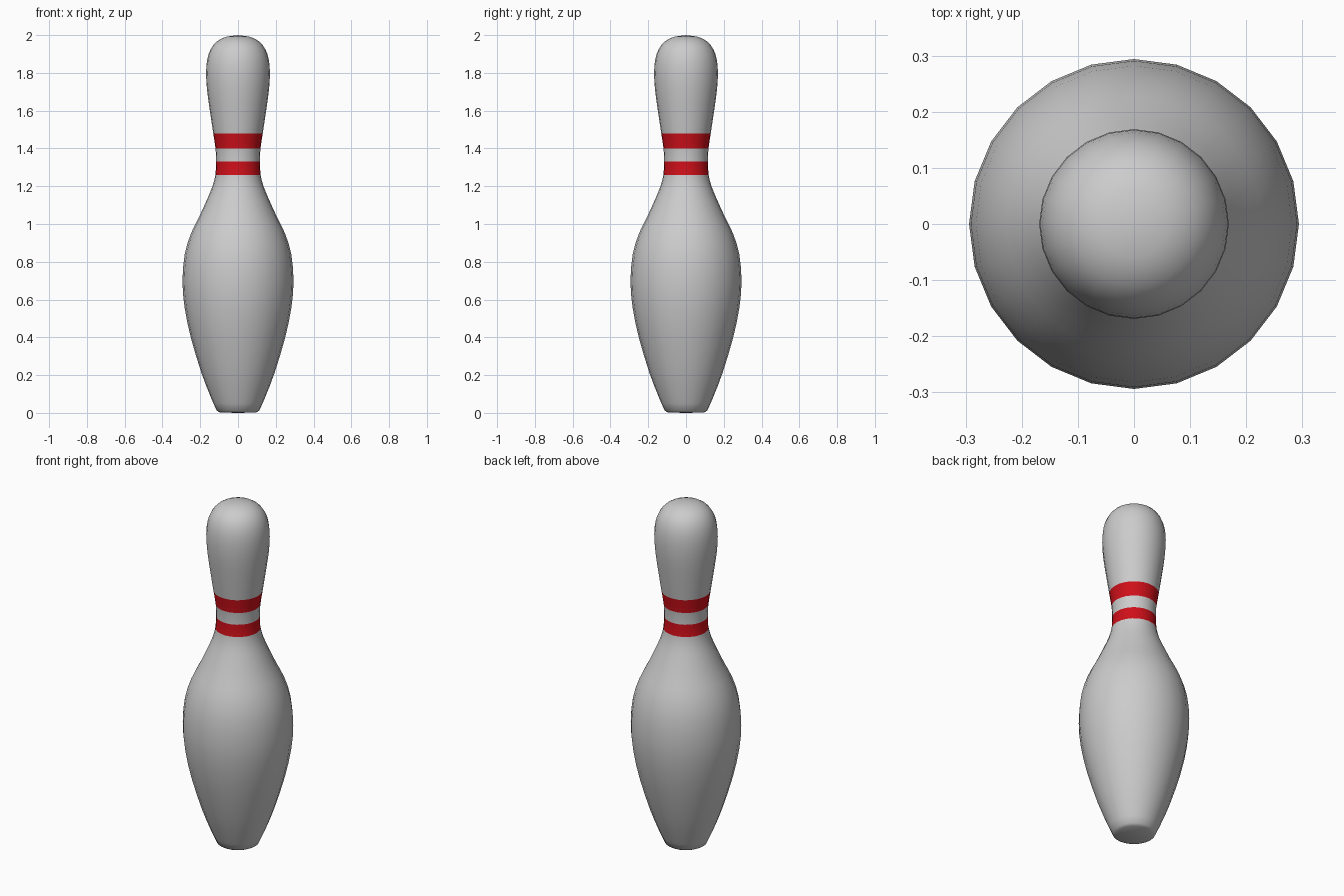
import bpy, bmesh, math
from mathutils import Vector

if "Cube" in bpy.data.objects:
    bpy.data.objects.remove(bpy.data.objects["Cube"])

SIDES = 24
STRIPES = [(1.26, 1.33), (1.40, 1.48)]

# Half silhouette (radius, height), from the foot to the crown
KEYS = [(0, 0), (0.095, 0.002), (0.113, 0.012), (0.13, 0.05), (0.149, 0.095), (0.193, 0.21),
        (0.25, 0.40), (0.283, 0.56), (0.294, 0.70), (0.282, 0.84),
        (0.249, 0.95), (0.205, 1.04), (0.164, 1.13), (0.135, 1.20),
        (0.12, 1.26), (0.116, 1.33), (0.119, 1.40), (0.131, 1.48),
        (0.149, 1.60), (0.164, 1.71), (0.169, 1.80), (0.163, 1.87),
        (0.145, 1.925), (0.111, 1.967), (0.06, 1.992), (0, 2.0)]


def smooth_profile(keys):
    """Catmull-Rom curve with one extra point between neighbouring keys."""
    pts = [Vector(k) for k in keys]
    out = []
    for i in range(len(pts) - 1):
        a, b = pts[i], pts[i + 1]
        out.append(a)
        if 2 < i < len(pts) - 2:
            out.append((a + b) * 0.5625 - (pts[i - 1] + pts[i + 2]) * 0.0625)
    return out + [pts[-1]]


# Red stripe paint on an otherwise plain body
plain = bpy.data.materials.new("plain")
red = bpy.data.materials.new("stripe_red")
red.diffuse_color = (0.62, 0.005, 0.01, 1)
red.use_nodes = True
red.node_tree.nodes["Principled BSDF"].inputs["Base Color"].default_value = red.diffuse_color
plain.diffuse_color = (0.8, 0.8, 0.8, 1)
plain.use_nodes = True
plain.node_tree.nodes["Principled BSDF"].inputs["Base Color"].default_value = plain.diffuse_color

# Turned body
bm = bmesh.new()
verts = [bm.verts.new((p.x, 0, p.y)) for p in smooth_profile(KEYS)]
edges = [bm.edges.new(pair) for pair in zip(verts, verts[1:])]
bmesh.ops.spin(bm, geom=verts + edges, cent=(0, 0, 0), axis=(0, 0, 1),
               angle=math.tau, steps=SIDES)
bmesh.ops.remove_doubles(bm, verts=bm.verts, dist=0.0005)
bmesh.ops.recalc_face_normals(bm, faces=bm.faces)
for f in bm.faces:
    f.smooth = True
    z = f.calc_center_median().z
    f.material_index = int(any(lo < z < hi for lo, hi in STRIPES))

mesh = bpy.data.meshes.new("pin_body")
bm.to_mesh(mesh)
bm.free()
mesh.materials.append(plain)
mesh.materials.append(red)
bpy.context.collection.objects.link(bpy.data.objects.new("pin_body", mesh))
